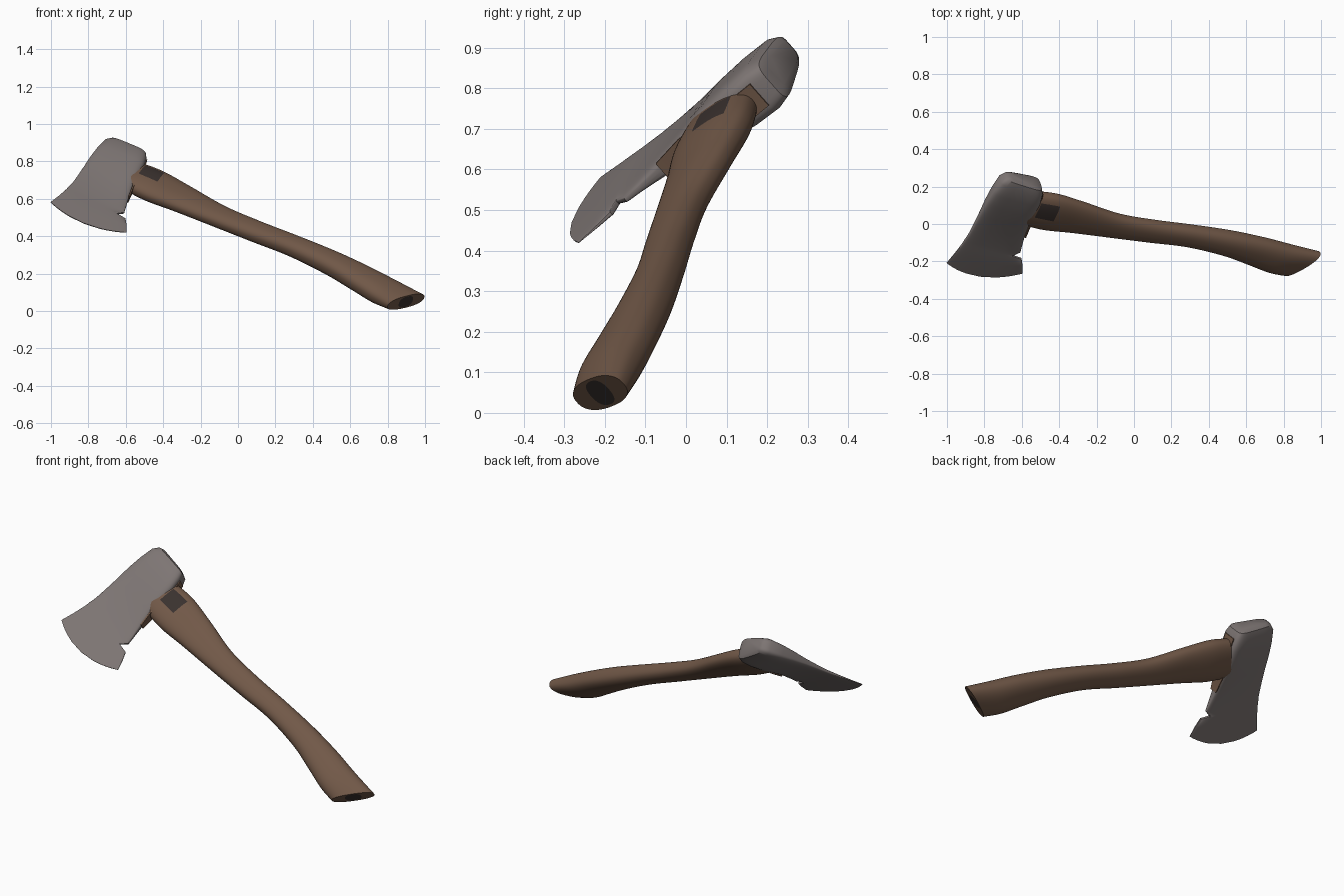
import bpy, bmesh, math
from mathutils import Vector

if "Cube" in bpy.data.objects:
    bpy.data.objects.remove(bpy.data.objects["Cube"])

# Local frame of the tilted axe: U along handle, V toward the cutting edge, N through its thickness
U = Vector((-0.896, 0.179, 0.408)).normalized()
N = Vector((0.204, -0.648, 0.734))
N = (N - U * N.dot(U)).normalized()
V = N.cross(U)


def world(a, b, n):
    return U * (a + 0.006) + V * b + N * (0.357 + n)


def material(name, col):
    m = bpy.data.materials.new(name)
    m.diffuse_color = (*col, 1)
    m.use_nodes = True
    m.node_tree.nodes["Principled BSDF"].inputs["Base Color"].default_value = m.diffuse_color
    return m


wood = material("brown_wood", (0.165, 0.098, 0.064))
steel = material("grey_steel", (0.205, 0.178, 0.172))
dark = material("dark_stain", (0.042, 0.031, 0.028))


def spow(v, p):
    return math.copysign(abs(v) ** p, v)


def section(st, e, segs):
    # Rounded-box ring between two outline points, with thickness at each end and a forward bow
    a1, b1, a0, b0, t1, t0, bow = st
    pts = []
    for i in range(segs):
        th = 2 * math.pi * i / segs
        x, y = spow(math.cos(th), 2 / e), spow(math.sin(th), 2 / e)
        k = (x + 1) / 2
        pts.append((a0 + (a1 - a0) * k, b0 + (b1 - b0) * k + bow * (1 - x * x),
                    y * (t0 + (t1 - t0) * k)))
    return pts


def smooth_path(sts, sub):
    # Catmull-Rom interpolation of the section parameters
    out = []
    for i in range(len(sts) - 1):
        p0, p1, p2, p3 = (sts[max(0, min(len(sts) - 1, i + d))] for d in (-1, 0, 1, 2))
        for s in range(sub):
            t = s / sub
            out.append([0.5 * (2 * q1 + (q2 - q0) * t + (2 * q0 - 5 * q1 + 4 * q2 - q3) * t * t
                               + (3 * q1 - q0 - 3 * q2 + q3) * t ** 3)
                        for q0, q1, q2, q3 in zip(p0, p1, p2, p3)])
    return out + [sts[-1]]


def finish(name, bm, mats, angle=40):
    bmesh.ops.recalc_face_normals(bm, faces=bm.faces)
    me = bpy.data.meshes.new(name)
    bm.to_mesh(me)
    bm.free()
    for m in mats:
        me.materials.append(m)
    ob = bpy.data.objects.new(name, me)
    bpy.context.collection.objects.link(ob)
    bpy.context.view_layer.objects.active = ob
    ob.select_set(True)
    bpy.ops.object.shade_smooth_by_angle(angle=math.radians(angle))
    ob.select_set(False)
    return ob


def loft(rings, rule=None, last_mat=0):
    bm = bmesh.new()
    rows = [[bm.verts.new(world(*p)) for p in r] for r in rings]
    n = len(rows[0])
    for i in range(len(rows) - 1):
        for j in range(n):
            k = (j + 1) % n
            f = bm.faces.new((rows[i][j], rows[i][k], rows[i + 1][k], rows[i + 1][j]))
            if rule:
                q = [rings[i][j], rings[i][k], rings[i + 1][k], rings[i + 1][j]]
                f.material_index = rule(*(sum(c) / 4 for c in zip(*q)))
    bm.faces.new(rows[0])
    bm.faces.new(rows[-1]).material_index = last_mat
    return bm


# Handle: oval S-curved shaft with flared, slanted butt
shaft = [(0.82, -0.125, 0.82, -0.34, .050, .050, 0),
         (0.68, -0.118, 0.68, -0.352, .054, .054, 0),
         (0.51, -0.135, 0.51, -0.334, .048, .048, 0),
         (0.285, -0.155, 0.285, -0.303, .045, .045, 0),
         (0.07, -0.175, 0.07, -0.308, .047, .047, 0),
         (-0.145, -0.196, -0.145, -0.324, .050, .050, 0),
         (-0.366, -0.188, -0.366, -0.335, .056, .056, 0),
         (-0.53, -0.160, -0.56, -0.334, .058, .058, 0),
         (-0.66, -0.136, -0.73, -0.324, .058, .058, 0),
         (-0.759, -0.131, -0.896, -0.319, .044, .046, 0)]
rings = [section(s, 2.4, 56) for s in smooth_path(shaft, 10)]


def stain(a, b, n):
    return 1 if n > 0 and 0.66 < a < 0.772 and -0.31 < b < -0.212 else 0


# Dark round end grain inset on the butt
ca, cb = (-0.759 - 0.896) / 2, (-0.131 - 0.319) / 2
rings.append([(ca + (a - ca) * 0.38, cb + (b - cb) * 0.38, n * 0.85) for a, b, n in rings[-1]])
finish("handle", loft(rings, stain, 1), [wood, dark])

# Axe head: thick poll tapering to a bowed cutting edge, with a notch in the heel
head = [(1.00, -.422, .835, -.410, .028, .045, 0),
        (1.025, -.412, .808, -.400, .042, .062, 0),
        (1.046, -.380, .790, -.365, .049, .072, 0),
        (1.055, -.300, .776, -.300, .045, .070, 0),
        (1.058, -.220, .769, -.210, .036, .060, 0),
        (1.056, -.130, .765, -.130, .024, .042, 0),
        (1.055, -.050, .752, -.050, .017, .026, 0),
        (1.055, .020, .736, .020, .013, .016, 0),
        (1.060, .060, .726, .066, .011, .012, 0),
        (1.062, .085, .757, .100, .010, .010, 0),
        (1.064, .100, .700, .107, .010, .010, .01),
        (1.075, .160, .675, .150, .007, .007, .03),
        (1.092, .234, .651, .203, .002, .002, .06)]
finish("axe_head", loft([section(s, 4.5, 56) for s in head]), [steel])

# Wooden strip showing on the handle side of the head
bm = bmesh.new()
prev = None
for s in head[2:7]:
    w = min(0.036, s[5] * 0.9)
    cur = [bm.verts.new(world(s[2] - 0.004, s[3], n)) for n in (-w, w)]
    cur += [bm.verts.new(world(s[2] + 0.004, s[3], n)) for n in (w, -w)]
    if prev:
        for j in range(4):
            k = (j + 1) % 4
            bm.faces.new((prev[j], prev[k], cur[k], cur[j]))
    else:
        bm.faces.new(cur)
    prev = cur
bm.faces.new(prev)
finish("eye_wood_strip", bm, [wood], 30)
